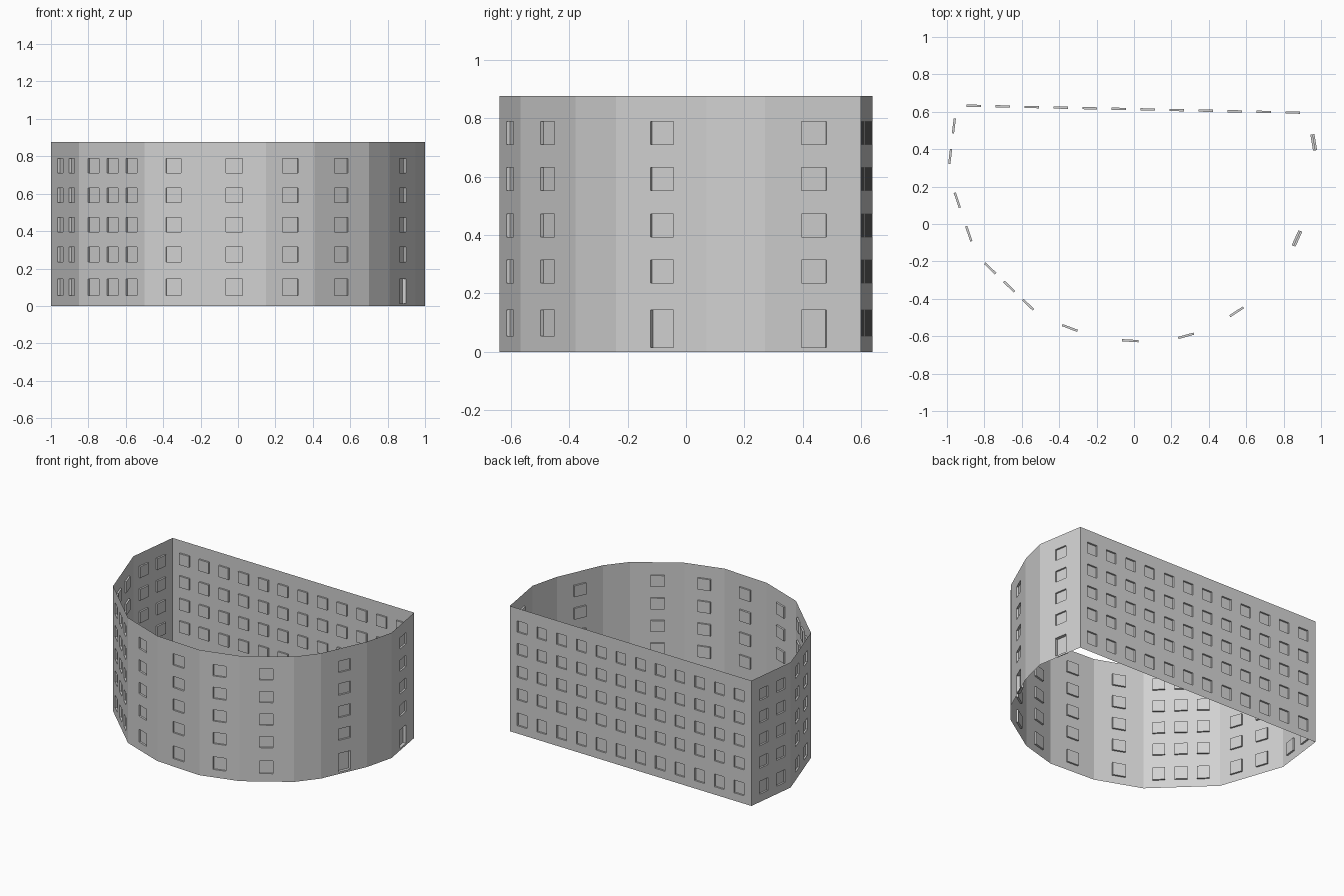
import bpy
import bmesh
from mathutils import Vector

cube = bpy.data.objects.get("Cube")
if cube:
    bpy.data.objects.remove(cube, do_unlink=True)

HEIGHT = 0.877
GROUND = (0.055, 0.144)
DOORWAY = (0.014, 0.144)
UPPER = [(0.236 + i * 0.158, 0.315 + i * 0.158) for i in range(4)]
WINDOW_DEPTH = 0.012
DOOR_DEPTH = 0.022

# Wall runs: end corner, window columns along the run, opening width, has door
START = (-0.955, 0.64)
RUNS = [
    ((-1.0, 0.27), (0.31, 0.75), 0.08, False),
    ((-0.85, -0.168), (0.33, 0.74), 0.085, False),
    ((-0.5, -0.503), (0.22, 0.51, 0.80), 0.08, False),
    ((-0.19, -0.62), (0.5,), 0.087, False),
    ((0.15, -0.64), (0.5,), 0.088, False),
    ((0.41, -0.567), (0.5,), 0.087, False),
    ((0.70, -0.378), (0.49,), 0.087, False),
    ((0.81, -0.24), (), 0, False),
    ((0.95, 0.07), (0.51,), 0.087, True),
    ((1.0, 0.27), (), 0, False),
    ((0.945, 0.60), (0.51,), 0.087, True),
    (START, [0.051 + i * 0.0816 for i in range(12)], 0.077, False),
]

stone = bpy.data.materials.new("light grey")
stone.use_nodes = True
colour = (0.64, 0.64, 0.64, 1)
stone.diffuse_color = colour
stone.node_tree.nodes["Principled BSDF"].inputs["Base Color"].default_value = colour


def quad(bm, *points):
    bm.faces.new([bm.verts.new(p) for p in points])


def finish(bm, name):
    bmesh.ops.remove_doubles(bm, verts=bm.verts, dist=0.0001)
    mesh = bpy.data.meshes.new(name)
    bm.to_mesh(mesh)
    bm.free()
    mesh.materials.append(stone)
    obj = bpy.data.objects.new(name, mesh)
    bpy.context.collection.objects.link(obj)


def recess(bm, at, u0, u1, z0, z1, depth):
    """Sunken panel with four reveals around it."""
    rim = [at(u0, z0), at(u1, z0), at(u1, z1), at(u0, z1)]
    back = [at(u0, z0, depth), at(u1, z0, depth), at(u1, z1, depth), at(u0, z1, depth)]
    quad(bm, *back)
    for i in range(4):
        j = (i + 1) % 4
        quad(bm, rim[i], rim[j], back[j], back[i])


walls, windows, doors = bmesh.new(), bmesh.new(), bmesh.new()
corner = Vector((*START, 0))
for end, columns, width, has_door in RUNS:
    end = Vector((*end, 0))
    length = (end - corner).length
    along = (end - corner).normalized()
    inward = Vector((-along.y, along.x, 0))

    def at(u, z, depth=0, origin=corner, along=along, inward=inward):
        return origin + along * u + inward * depth + Vector((0, 0, z))

    rows = [DOORWAY if has_door else GROUND] + UPPER
    u = 0
    for fraction in columns:
        u0, u1 = fraction * length - width / 2, fraction * length + width / 2
        # Solid pier before the column
        quad(walls, at(u, 0), at(u0, 0), at(u0, HEIGHT), at(u, HEIGHT))
        # Wall between the openings, and the openings
        z = 0
        for row, (z0, z1) in enumerate(rows):
            quad(walls, at(u0, z), at(u1, z), at(u1, z0), at(u0, z0))
            if has_door and row == 0:
                recess(doors, at, u0, u1, z0, z1, DOOR_DEPTH)
            else:
                recess(windows, at, u0, u1, z0, z1, WINDOW_DEPTH)
            z = z1
        quad(walls, at(u0, z), at(u1, z), at(u1, HEIGHT), at(u0, HEIGHT))
        u = u1
    # Remaining pier up to the next corner
    quad(walls, at(u, 0), at(length, 0), at(length, HEIGHT), at(u, HEIGHT))
    corner = end

finish(walls, "outer_walls")
finish(windows, "recessed_windows")
finish(doors, "recessed_doors")
